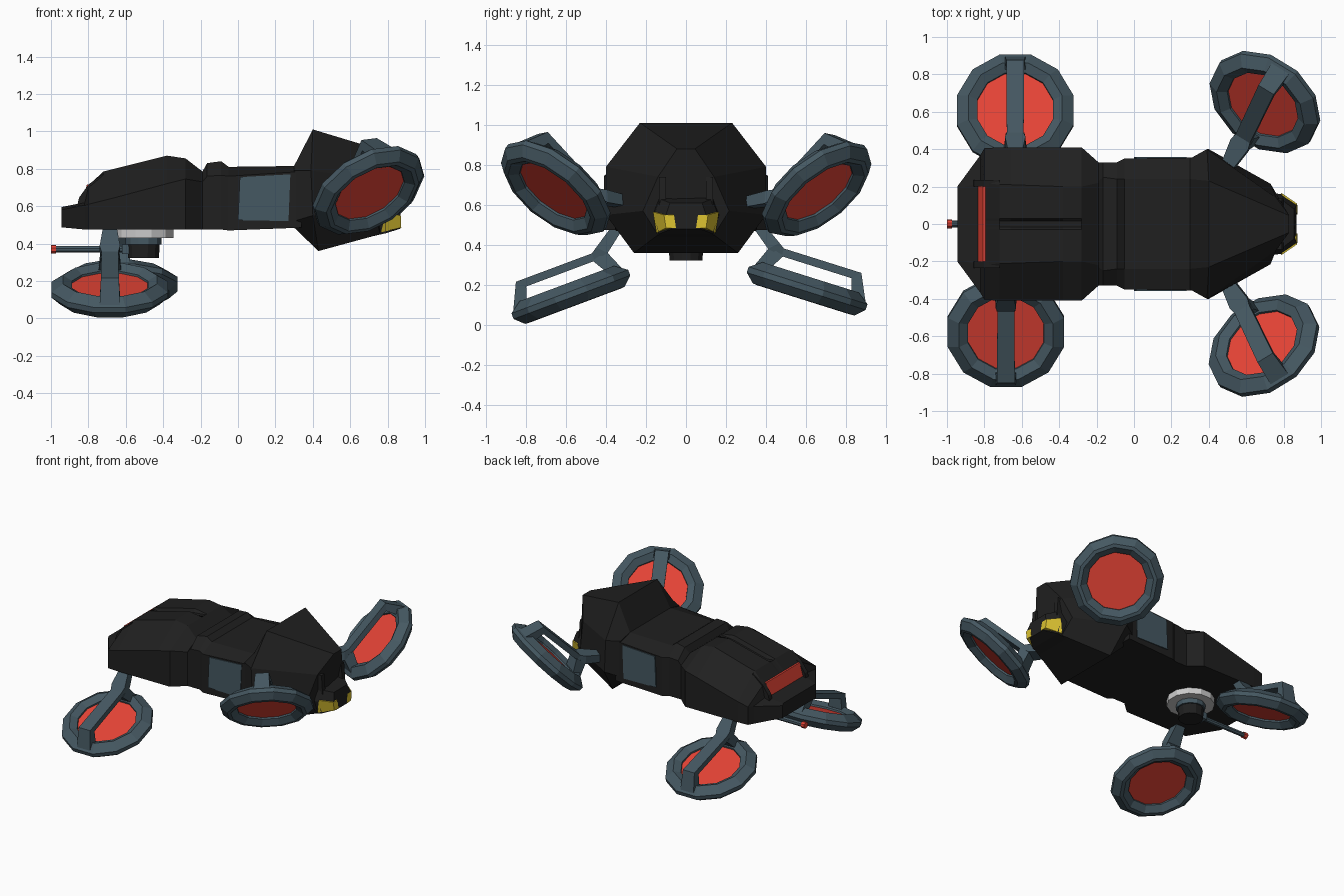
import bpy, bmesh, math
from mathutils import Vector, Matrix

if "Cube" in bpy.data.objects:
    bpy.data.objects.remove(bpy.data.objects["Cube"])


def mat(name, r, g, b):
    m = bpy.data.materials.new(name)
    m.diffuse_color = (r, g, b, 1)
    m.use_nodes = True
    m.node_tree.nodes["Principled BSDF"].inputs["Base Color"].default_value = m.diffuse_color
    return m


BLACK = mat("black_hull", .014, .014, .014)
STEEL = mat("blue_steel", .06, .098, .122)
RED = mat("red_glow", .8, .058, .037)
YELLOW = mat("yellow_lamp", .7, .53, .03)
LIGHT = mat("light_metal", .6, .63, .63)


def loft(name, rings, material, matrix=Matrix(), closed=False):
    """Skin equal-length rings of points; cap the ends unless closed."""
    bm = bmesh.new()
    vs = [[bm.verts.new(p) for p in r] for r in rings]
    n = len(vs[0])
    pairs = list(zip(vs, vs[1:])) + ([(vs[-1], vs[0])] if closed else [])
    for a, b in pairs:
        for i in range(n):
            j = (i + 1) % n
            bm.faces.new((a[i], a[j], b[j], b[i]))
    if not closed:
        bm.faces.new(vs[0])
        bm.faces.new(vs[-1])
    bmesh.ops.recalc_face_normals(bm, faces=bm.faces)
    me = bpy.data.meshes.new(name)
    bm.to_mesh(me)
    bm.free()
    me.materials.append(material)
    ob = bpy.data.objects.new(name, me)
    ob.matrix_world = matrix
    bpy.context.collection.objects.link(ob)
    return ob


def hull(name, halves, material=BLACK):
    """Loft mirrored half sections of (x, y, z) points."""
    return loft(name, [h + [(x, -y, z) for x, y, z in reversed(h)] for h in halves], material)


def circle(r, z, n=12, phase=math.pi / 12):
    return [(r * math.cos(phase + i * math.tau / n), r * math.sin(phase + i * math.tau / n), z)
            for i in range(n)]


def prism(name, profile, y0, y1, material):
    return loft(name, [[(x, y, z) for x, z in profile] for y in (y0, y1)], material)


# Rear hull: x, side y, bottom z, side-edge z, shoulder y, top z, groove depth
rear = [(-.945, .2, .487, .58, .19, .595, 0), (-.82, .37, .475, .605, .22, .62, 0),
        (-.80, .405, .475, .61, .22, .71, 0), (-.72, .41, .475, .63, .21, .785, .004),
        (-.66, .41, .475, .645, .21, .80, .025), (-.38, .41, .475, .72, .2, .87, .025),
        (-.28, .41, .475, .745, .2, .855, 0), (-.19, .33, .475, .73, .22, .785, 0)]
hull("rear_hull", [[(x, w, b), (x, w, s), (x, t, h), (x, .03, h), (x, .015, h - g)]
                   for x, w, b, s, t, h, g in rear])

# Neck collar and middle hull
mid = [(-.19, .33, .475, .73, .23, .785), (-.165, .33, .475, .76, .25, .83),
       (-.09, .33, .475, .765, .24, .84), (-.05, .35, .47, .76, .24, .81),
       (.34, .355, .485, .785, .24, .815)]
hull("middle_hull", [[(x, w, b), (x, w, s), (x, t, h)] for x, w, b, s, t, h in mid])

# Front hood with a pointed prow
hull("front_hood", [
    [(.30, .25, .485), (.30, .35, .52), (.30, .35, .79), (.30, .24, .815)],
    [(.43, .26, .36), (.40, .40, .55), (.39, .40, .79), (.40, .23, 1.01)],
    [(.76, .14, .45), (.73, .215, .57), (.76, .14, .74), (.83, .045, .88)]])

# Nose block under the prow, with lamps on its cheeks
hull("nose_block", [
    [(.68, .14, .43), (.68, .17, .55), (.68, .14, .65)],
    [(.79, .135, .455), (.79, .16, .55), (.79, .13, .63)],
    [(.87, .07, .48), (.87, .10, .55), (.855, .08, .61)]])
for s in (-1, 1):
    eye = [(.79, .165, .565), (.87, .11, .55), (.873, .10, .485), (.765, .148, .46)]
    loft("nose_lamp", [[(x, s * (y - d), z) for x, y, z in eye] for d in (0, .05)], YELLOW)
    # Brow struts between nose and prow
    prism("brow_strut", [(.72, .6), (.80, .6), (.79, .74), (.72, .74)], s * .10, s * .135, BLACK)
    # Side windows
    prism("side_window", [(0, .525), (.27, .52), (.28, .77), (.01, .755)], s * .33, s * .359, STEEL)
    # Cheeks framing the rear light
    prism("rear_light_cheek", [(-.86, .60), (-.85, .645), (-.80, .715), (-.72, .775), (-.70, .6)],
          s * .2, s * .235, BLACK)

# Rear light strip
prism("rear_light", [(-.835, .62), (-.808, .715), (-.79, .715), (-.79, .62)], -.2, .2, RED)

# Belly turret
for name, r0, r1, z0, z1, m in [("turret_plate", .165, .165, .43, .48, LIGHT),
                                ("turret_neck", .10, .10, .395, .435, STEEL),
                                ("turret_drum", .085, .09, .322, .40, BLACK)]:
    ob = loft(name, [circle(r0, z0), circle(r1, z1)], m)
    ob.location = (-.505, 0, 0)
along_x = Matrix.Translation((0, 0, .37)) @ Matrix.Rotation(-math.pi / 2, 4, 'Y')
loft("gun_barrel", [circle(.018, .5, 8), circle(.018, .98, 8)], STEEL, along_x)
loft("gun_muzzle", [circle(.024, .972, 8), circle(.024, 1.0, 8)], RED, along_x)
prism("gun_mount", [(-.62, .345), (-.5, .345), (-.5, .395), (-.62, .395)], -.035, .035, STEEL)


def beam(name, sections, matrix):
    """Sections: lower (y, z), upper (y, z), half width."""
    loft(name, [[(-w, *a), (w, *a), (w, *b), (-w, *b)] for a, b, w in sections], STEEL, matrix)


def rotor_pod(name, centre, normal, inward):
    # Local frame: Y runs inward along the arm, Z is the rotor axis
    n = Vector(normal).normalized()
    dx, dy = inward
    u = Vector((dx, dy, -(dx * n.x + dy * n.y) / n.z)).normalized()
    m = Matrix((u.cross(n), u, n)).transposed().to_4x4()
    m.translation = centre
    ring = [(.205, -.025), (.25, -.06), (.275, -.058), (.322, -.015), (.322, .015), (.26, .058), (.21, .03)]
    loft(name + "_ring", [circle(r, z) for r, z in ring], STEEL, m, closed=True)
    loft(name + "_disc", [circle(.215, -.012), circle(.215, .018)], RED, m)
    beam(name + "_arm", [((-.22, .04), (-.30, .02), .055), ((-.195, .115), (-.235, .155), .048),
                         ((.17, .115), (.17, .155), .045), ((.245, .13), (.20, .175), .055),
                         ((.37, .225), (.315, .25), .035)], m)
    beam(name + "_arm_foot", [((.21, .035), (.29, .02), .06), ((.16, .12), (.24, .14), .05)], m)


rotor_pod("front_right_rotor", (.695, -.65, .685), (-.43, .56, .71), (-.43, .9))
rotor_pod("front_left_rotor", (.70, .652, .68), (-.43, -.56, .71), (-.43, -.9))
rotor_pod("rear_right_rotor", (-.685, -.575, .153), (0, -.35, .937), (0, 1))
rotor_pod("rear_left_rotor", (-.635, .605, .183), (0, .3, .954), (0, -1))
